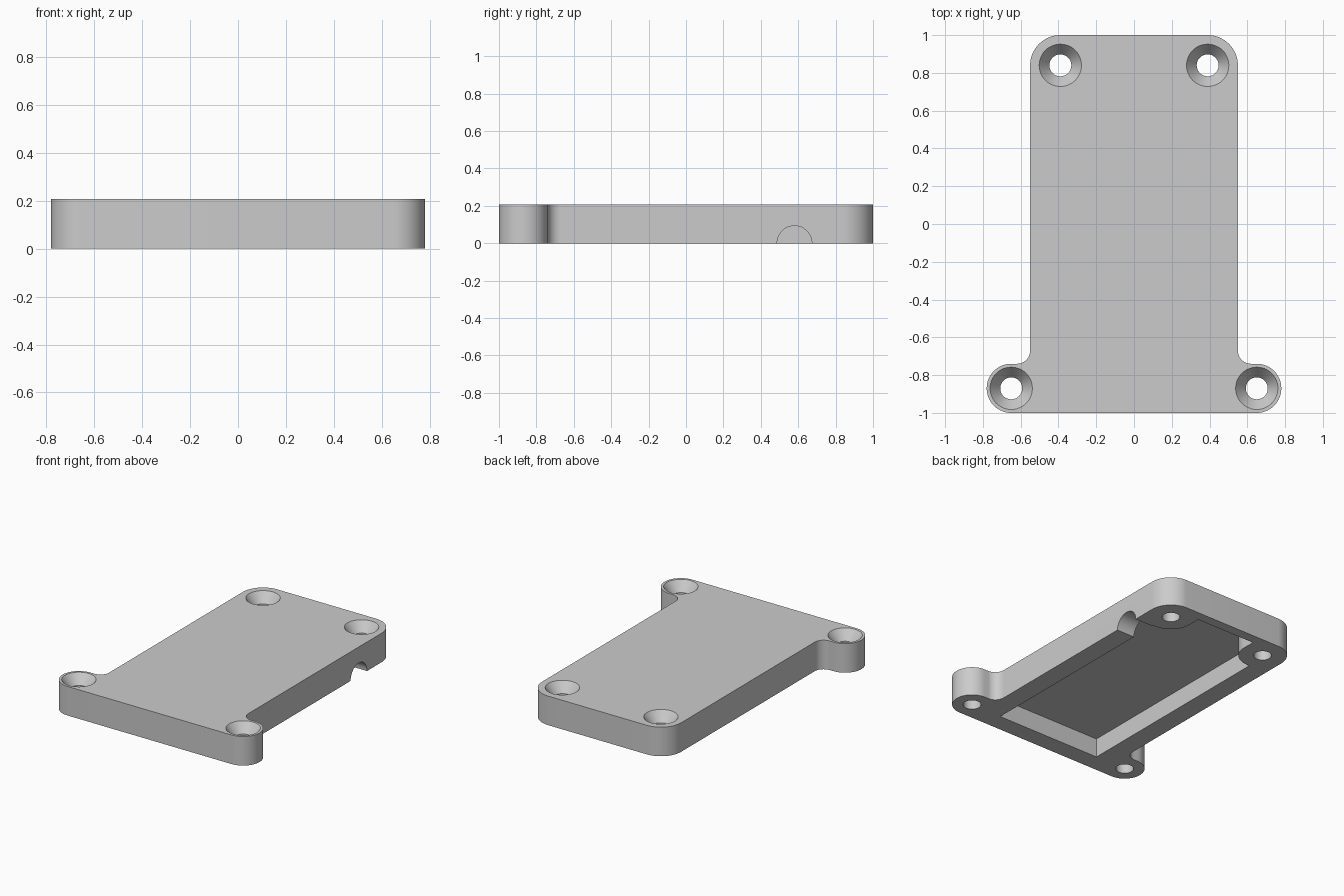
import bpy, bmesh
from math import sin, cos, radians

cube = bpy.data.objects.get("Cube")
if cube:
    bpy.data.objects.remove(cube, do_unlink=True)

HEIGHT = 0.208
POCKET = 0.135
HOLES = [(0.39, 0.84), (0.65, -0.87)]

grey = bpy.data.materials.new("plain grey")
grey.use_nodes = True
grey.diffuse_color = (0.6, 0.6, 0.6, 1)
grey.node_tree.nodes["Principled BSDF"].inputs["Base Color"].default_value = (0.6, 0.6, 0.6, 1)


def arc(cx, cy, r, start, end, steps=16):
    angles = [radians(start + (end - start) * i / steps) for i in range(steps + 1)]
    return [(cx + r * cos(a), cy + r * sin(a)) for a in angles]


def mirrored(half):
    return half + [(-x, y) for x, y in reversed(half)]


def finish(name, bm):
    bmesh.ops.recalc_face_normals(bm, faces=bm.faces)
    mesh = bpy.data.meshes.new(name)
    bm.to_mesh(mesh)
    bm.free()
    mesh.materials.append(grey)
    obj = bpy.data.objects.new(name, mesh)
    bpy.context.collection.objects.link(obj)
    return obj


def prism(name, outline, z0, z1):
    bm = bmesh.new()
    face = bm.faces.new([bm.verts.new((x, y, z0)) for x, y in outline])
    new = bmesh.ops.extrude_face_region(bm, geom=[face])["geom"]
    verts = [v for v in new if isinstance(v, bmesh.types.BMVert)]
    bmesh.ops.translate(bm, verts=verts, vec=(0, 0, z1 - z0))
    return finish(name, bm)


def lathe(name, profile, x, y, sides=48):
    bm = bmesh.new()
    rings = [[bm.verts.new((px, py, z)) for px, py in arc(x, y, r, 0, 360, sides)[:-1]]
             for r, z in profile]
    for low, high in zip(rings, rings[1:]):
        for i in range(sides):
            j = (i + 1) % sides
            bm.faces.new((low[i], low[j], high[j], high[i]))
    bm.faces.new(rings[0])
    bm.faces.new(rings[-1])
    return finish(name, bm)


def cut(target, cutter):
    mod = target.modifiers.new("cut", "BOOLEAN")
    mod.operation = "DIFFERENCE"
    mod.solver = "EXACT"
    mod.object = cutter
    bpy.context.view_layer.objects.active = target
    bpy.ops.object.modifier_apply(modifier=mod.name)
    bpy.data.objects.remove(cutter, do_unlink=True)


# Plate outline: rounded ears at the front, fillets into the body, rounded back corners
outline = (arc(0.65, -0.87, 0.13, -90, 90, 28)
           + arc(0.62, -0.67, 0.07, 270, 180)
           + arc(0.39, 0.84, 0.16, 0, 90))
cover = prism("cover_plate", mirrored(outline), 0, HEIGHT)

# Underside pocket, leaving round bosses about the back screw holes
pocket = [(0.41, -0.87)] + arc(0.39, 0.84, 0.157, 277, 180, 20) + [(0.233, 0.93)]
cut(cover, prism("pocket_cutter", mirrored(pocket), -0.1, POCKET))

# Countersunk screw holes
SINK = [(0.058, -0.1), (0.058, HEIGHT - 0.07), (0.112, HEIGHT), (0.112, HEIGHT + 0.1)]
for hx, hy in HOLES:
    for side in (1, -1):
        cut(cover, lathe("screw_cutter", SINK, side * hx, hy))

# Half-round cable notch through the left wall
bpy.ops.mesh.primitive_cylinder_add(vertices=48, radius=0.093, depth=0.4,
                                    location=(0.53, 0.58, 0), rotation=(0, radians(90), 0))
cut(cover, bpy.context.object)

# Smooth curved walls, keep the rims sharp
bpy.ops.object.select_all(action="DESELECT")
cover.select_set(True)
bpy.context.view_layer.objects.active = cover
bpy.ops.object.shade_smooth_by_angle(angle=radians(30))
